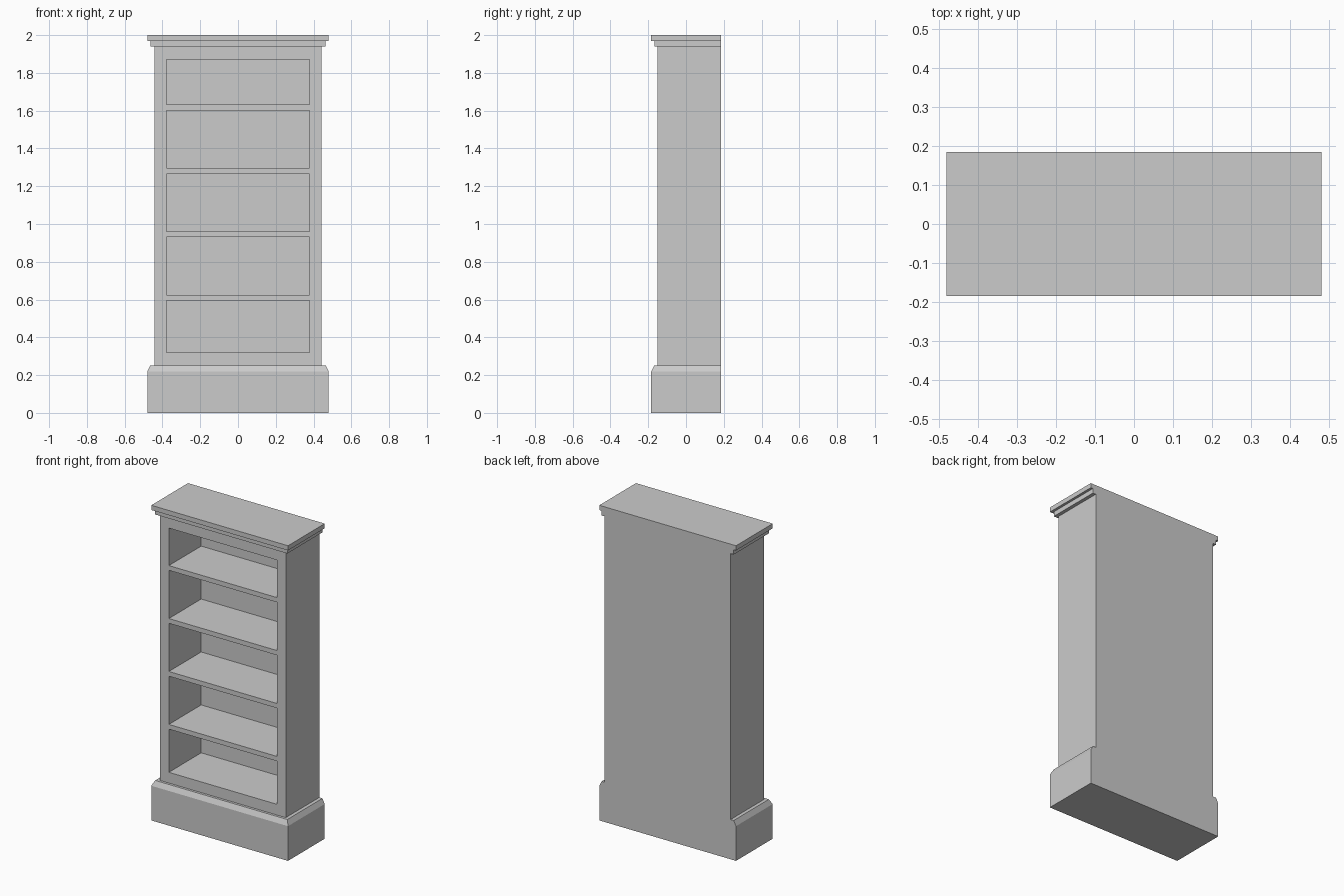
import bpy, bmesh

if "Cube" in bpy.data.objects:
    bpy.data.objects.remove(bpy.data.objects["Cube"])

HALF_W, HALF_D = 0.48, 0.184      # overall footprint
BODY_W, BODY_FRONT = 0.442, -0.152


def make_object(name, bm):
    bmesh.ops.recalc_face_normals(bm, faces=bm.faces)
    mesh = bpy.data.meshes.new(name)
    bm.to_mesh(mesh)
    bm.free()
    obj = bpy.data.objects.new(name, mesh)
    bpy.context.collection.objects.link(obj)
    return obj


def add_box(bm, x0, x1, y0, y1, z0, z1):
    verts = bmesh.ops.create_cube(bm, size=1)["verts"]
    for v in verts:
        v.co = (x1 if v.co.x > 0 else x0,
                y1 if v.co.y > 0 else y0,
                z1 if v.co.z > 0 else z0)
    return verts


def tier(name, z0, z1, inset, taper=None):
    """Slab set in from the sides and front, flush at the back;
    taper = (x, y, height) adds a chamfered cap on its top."""
    bm = bmesh.new()
    x, y = HALF_W - inset, -HALF_D + inset
    add_box(bm, -x, x, y, HALF_D, z0, z1)
    if taper:
        dx, dy, h = taper
        top = max(bm.faces, key=lambda f: f.calc_center_median().z)
        cap = bmesh.ops.extrude_face_region(bm, geom=[top])["geom"]
        bmesh.ops.delete(bm, geom=[top], context='FACES_ONLY')
        for v in (g for g in cap if isinstance(g, bmesh.types.BMVert)):
            v.co.x += -dx if v.co.x > 0 else dx
            v.co.y += dy if v.co.y < 0 else 0
            v.co.z += h
    return make_object(name, bm)


# Plinth with chamfered top, and the two-step cornice
tier("plinth", 0, 0.22, 0, taper=(0.016, 0.016, 0.032))
tier("cornice_lower", 1.94, 1.97, 0.016)
tier("cornice_upper", 1.97, 2.0, 0)

# Carcass block
bm = bmesh.new()
add_box(bm, -BODY_W, BODY_W, BODY_FRONT, HALF_D, 0.252, 1.94)
carcass = make_object("carcass", bm)

# Shelf compartments cut into the front
PITCH, SHELF = 0.336, 0.03
bm = bmesh.new()
for i in range(5):
    z0 = 0.32 if i == 0 else 0.288 + i * PITCH
    z1 = 1.87 if i == 4 else 0.288 + (i + 1) * PITCH - SHELF
    add_box(bm, -0.379, 0.379, BODY_FRONT - 0.1, 0.172, z0, z1)
cutter = make_object("compartment_cutter", bm)
cutter.hide_render = True

cut = carcass.modifiers.new("compartments", 'BOOLEAN')
cut.operation = 'DIFFERENCE'
cut.solver = 'EXACT'
cut.object = cutter
bpy.context.view_layer.objects.active = carcass
bpy.ops.object.modifier_apply(modifier=cut.name)
bpy.data.objects.remove(cutter)
